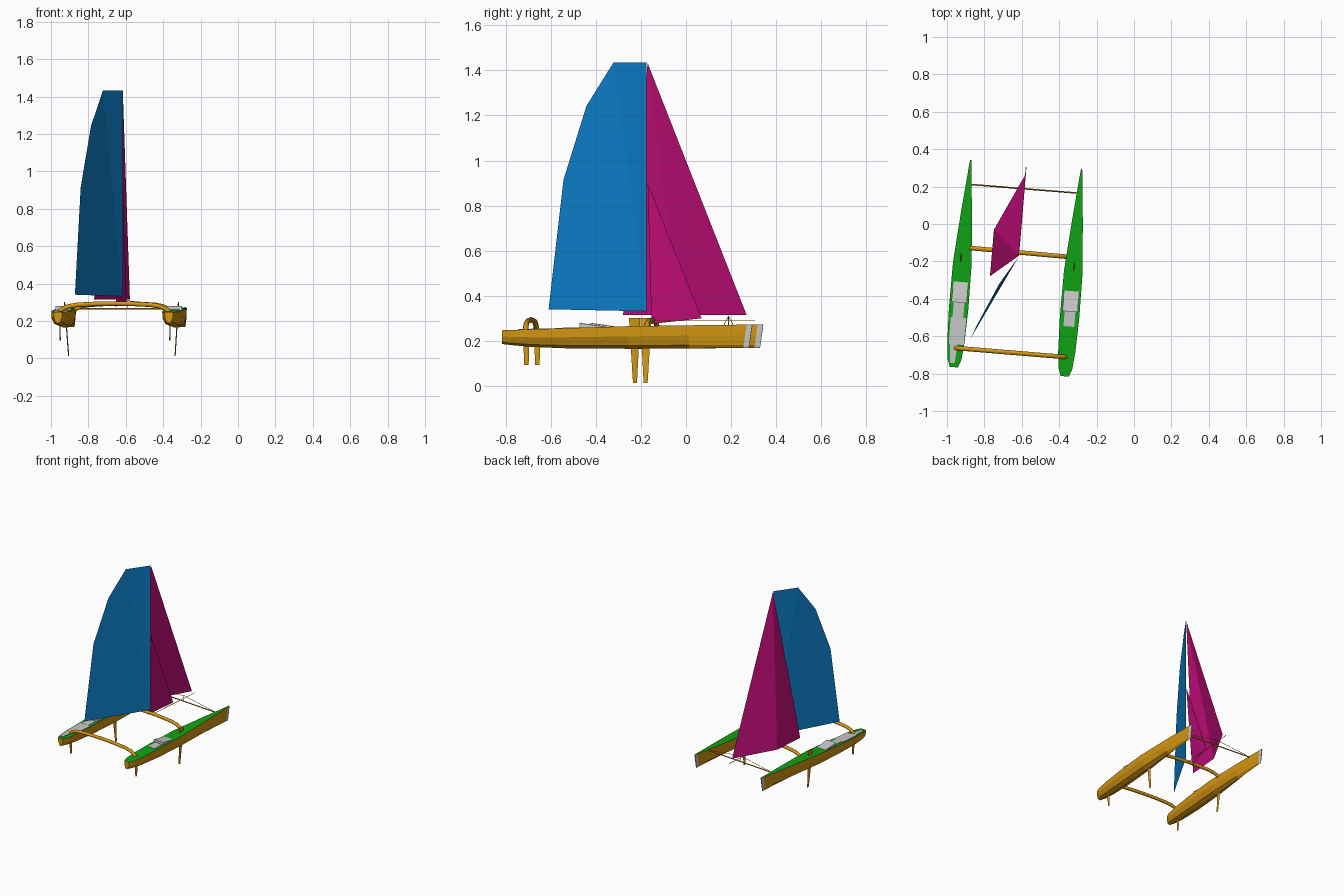
import bpy, bmesh, math
from mathutils import Vector

if "Cube" in bpy.data.objects:
    bpy.data.objects.remove(bpy.data.objects["Cube"])

A = math.radians(4.65)                      # the boat is yawed a little
FWD = Vector((math.sin(A), math.cos(A), 0))
RGT = Vector((math.cos(A), -math.sin(A), 0))
BOWS = {"left": Vector((-0.873, 0.343, 0)), "right": Vector((-0.280, 0.294, 0))}


def mat(name, r, g, b):
    m = bpy.data.materials.new(name)
    m.diffuse_color = (r, g, b, 1)
    m.use_nodes = True
    m.node_tree.nodes["Principled BSDF"].inputs["Base Color"].default_value = m.diffuse_color
    return m


AMBER = mat("amber", 0.66, 0.31, 0.006)
GREEN = mat("green", 0.005, 0.37, 0.007)
GREY = mat("light_grey", 0.58, 0.58, 0.58)
BLUE = mat("blue", 0.004, 0.215, 0.60)
MAGENTA = mat("magenta", 0.54, 0.004, 0.19)


def mesh(name, verts, faces, mats, rule=None, fix=True):
    bm = bmesh.new()
    vs = [bm.verts.new(v) for v in verts]
    for f in faces:
        bm.faces.new([vs[i] for i in f])
    if fix:
        bmesh.ops.recalc_face_normals(bm, faces=bm.faces[:])
    bm.normal_update()
    if rule:
        for f in bm.faces:
            f.material_index = rule(f)
    me = bpy.data.meshes.new(name)
    bm.to_mesh(me)
    bm.free()
    for m in mats:
        me.materials.append(m)
    ob = bpy.data.objects.new(name, me)
    bpy.context.collection.objects.link(ob)
    return ob


def at(side, x, s, z):
    """Point x to the right and s behind the bow of one hull."""
    return BOWS[side] + RGT * x - FWD * s + Vector((0, 0, z))


def prism(name, bottom, top, m):
    n = len(bottom)
    faces = [tuple(range(n)), tuple(range(n, 2 * n))]
    faces += [(i, (i + 1) % n, n + (i + 1) % n, n + i) for i in range(n)]
    return mesh(name, bottom + top, faces, [m])


def tube(name, pts, r, m, res=2):
    cu = bpy.data.curves.new(name, "CURVE")
    cu.dimensions = "3D"
    cu.bevel_depth = r
    cu.bevel_resolution = res
    cu.use_fill_caps = True
    sp = cu.splines.new("POLY")
    sp.points.add(len(pts) - 1)
    for p, q in zip(sp.points, pts):
        p.co = (*q, 1)
    cu.materials.append(m)
    ob = bpy.data.objects.new(name, cu)
    bpy.context.collection.objects.link(ob)
    bpy.ops.object.select_all(action="DESELECT")
    ob.select_set(True)
    bpy.context.view_layer.objects.active = ob
    bpy.ops.object.convert(target="MESH")


# Hulls: stations of (distance from bow, half width, deck height, keel height)
STATIONS = [(0, .003, .274, .169), (.025, .006, .273, .169), (.28, .029, .270, .168),
            (.55, .050, .266, .166), (.80, .052, .258, .167), (.98, .046, .252, .174),
            (1.07, .037, .249, .182), (1.112, .022, .248, .187)]
SECTION = [(-1, 1), (-.97, .55), (-.62, .14), (0, 0), (.62, .14), (.97, .55), (1, 1)]
n = len(SECTION)


def deck_z(s):
    return .272 - .022 * s


for side in BOWS:
    verts = []
    for i, (s, w, top, low) in enumerate(STATIONS):
        for x, h in SECTION:
            rake = .015 * (1 - h) if i < 2 else 0
            verts.append(at(side, x * w, s + rake, low + h * (top - low)))
    faces = [tuple(range(n)), tuple(range(len(verts) - n, len(verts)))]
    for i in range(len(STATIONS) - 1):
        faces += [(i * n + k, i * n + (k + 1) % n, (i + 1) * n + (k + 1) % n, (i + 1) * n + k)
                  for k in range(n)]

    def hull_colour(f, side=side):
        if f.normal.z > .8:
            return 1
        s = (BOWS[side] - f.calc_center_median()).dot(FWD)
        return 2 if s < .03 else 0
    mesh(side + "_hull", verts, faces, [AMBER, GREEN, GREY], hull_colour)

    # Raised hatch, sloping up towards the stern, and the cockpit panel behind it
    def panel(name, s0, s1, w0, w1, z0, z1, x=0, side=side):
        top = [at(side, x - w0, s0, z0), at(side, x + w0, s0, z0),
               at(side, x + w1, s1, z1), at(side, x - w1, s1, z1)]
        base = [Vector((p.x, p.y, deck_z(s) - .012)) for p, s in zip(top, (s0, s0, s1, s1))]
        prism(side + "_" + name, base, top, GREY)
    panel("hatch", .655, .765, .038, .042, .264, .280)
    panel("cockpit", .765, .845, .029, .029, .261, .259)
    if side == "left":
        panel("aft_deck", .845, .99, .042, .040, .258, .256, .003)
        panel("stern_deck", .99, 1.09, .020, .012, .256, .253, -.010)

    # Daggerboard and rudder: tapered blades leaning inwards
    lean = .022 if side == "left" else -.018
    out = -.012 if side == "left" else .004

    def blade(name, s, z0, z1, c0, c1, x0, x1, t, side=side):
        def ring(x, c, z):
            return [at(side, x, s - c, z), at(side, x + t, s, z),
                    at(side, x, s + c, z), at(side, x - t, s, z)]
        prism(side + "_" + name, ring(x0, c0, z0), ring(x1, c1, z1), AMBER)
    blade("daggerboard", .523, .302, .014, .025, .009, out, out + lean, .003)
    blade("rudder", 1.005, .25, .095, .015, .010, 0, lean * .2, .003)

# Arched cross beams
ARCH = [(0, .235), (.015, .258), (.045, .277), (.10, .291), (.18, .299), (.34, .304), (.5, .306)]
ARCH += [(1 - t, z) for t, z in ARCH[-2::-1]]


def beam(name, p, q, r):
    p, q = Vector(p), Vector(q)
    tube(name, [(*p.lerp(q, t), z - r) for t, z in ARCH], r, AMBER)


beam("front_beam", (-.893, -.127), (-.348, -.176), .012)
beam("aft_beam", (-.966, -.662), (-.358, -.712), .012)

# Bow wire beam with its raised stay, and the bowsprit
bl, br = Vector((-.880, .212, .266)), Vector((-.298, .165, .266))
mid = (bl + br) / 2
tube("bow_beam", [bl, br], .004, AMBER)
tube("bow_stay", [bl, mid + Vector((0, 0, .044)), br], .0015, AMBER, 1)
tube("bow_post", [mid, mid + Vector((0, 0, .044))], .002, AMBER, 1)
tube("bowsprit", [(-.615, -.15, .29), (-.577, .305, .29)], .002, AMBER, 1)

# Sails
MX, MY = -.616, -.174
mesh("mainsail",
     [(MX, MY, .332), (MX, MY, 1.434), (-.722, -.322, 1.434), (-.786, -.441, 1.243),
      (-.841, -.543, .915), (-.872, -.609, .341)],
     [(0, 1, 2), (0, 2, 3), (0, 3, 4), (0, 4, 5)], [BLUE])
mesh("large_jib",
     [(MX, MY + .004, 1.432), (-.578, .269, .315), (-.749, -.03, .315), (-.77, -.279, .315)],
     [(0, 1, 2), (0, 2, 3)], [MAGENTA])
mesh("small_jib",
     [(MX, MY + .004, .90), (-.596, .069, .301), (-.655, -.153, .276)],
     [(0, 1, 2)], [MAGENTA])
